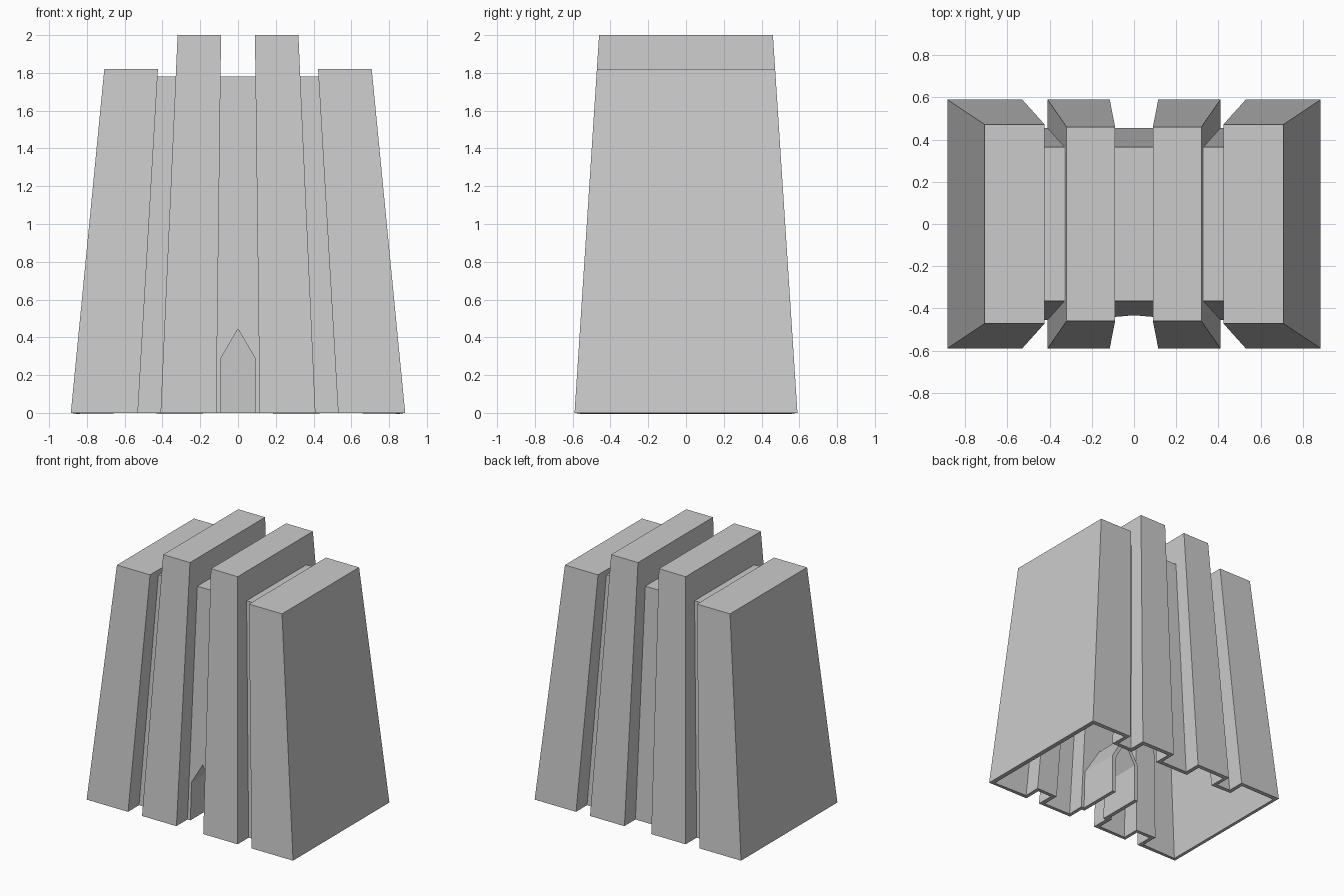
import bpy
import bmesh

cube = bpy.data.objects.get("Cube")
if cube:
    bpy.data.objects.remove(cube)

TAPER = 0.11          # plan shrinks towards the top
DEEP, SHALLOW = 0.59, 0.455
DOOR_END = -0.10

stone = bpy.data.materials.new("grey_stone")
stone.use_nodes = True
grey = (0.6, 0.6, 0.6, 1.0)
stone.diffuse_color = grey
stone.node_tree.nodes["Principled BSDF"].inputs["Base Color"].default_value = grey

bm = bmesh.new()


def tapered(x, y, z):
    s = 1 - TAPER * z
    return (x * s, y * s, z)


def face(points):
    bm.faces.new([bm.verts.new(p) for p in points])


def profile(x, depth, height):
    """Side outline of one column at base position x."""
    return [tapered(x, -depth, 0), tapered(x, -depth, height),
            tapered(x, depth, height), tapered(x, depth, 0)]


# Columns across the width: right edge, half depth, height
half = [(0.115, SHALLOW, 1.78), (0.41, DEEP, 2.0),
        (0.53, SHALLOW, 1.78), (0.885, DEEP, 1.82)]
columns = [(-half[0][0],) + half[0]]
for (inner, _, _), (outer, depth, height) in zip(half, half[1:]):
    columns.append((inner, outer, depth, height))
    columns.insert(0, (-outer, -inner, depth, height))

# Pointed doorway in the middle recess, with a passage leading in
door = []
for x, z in [(-0.09, 0), (-0.09, 0.29), (0, 0.445), (0.09, 0.29), (0.09, 0)]:
    door.append((x, -SHALLOW * (1 - TAPER * z), z))
for a, b in zip(door, door[1:]):
    face([a, b, (b[0], DOOR_END, b[2]), (a[0], DOOR_END, a[2])])

# Front, top and back of every column
for i, (x0, x1, depth, height) in enumerate(columns):
    left, right = profile(x0, depth, height), profile(x1, depth, height)
    for k in range(3):
        outline = [left[k], left[k + 1], right[k + 1], right[k]]
        if k == 0 and i == len(columns) // 2:
            outline += door[::-1]
        face(outline)

# Steps between neighbouring columns, then the two outer sides
for a, b in zip(columns, columns[1:]):
    face(profile(a[1], a[2], a[3]) + profile(b[0], b[2], b[3])[::-1])
face(profile(columns[0][0], *columns[0][2:]))
face(profile(columns[-1][1], *columns[-1][2:]))

bmesh.ops.remove_doubles(bm, verts=bm.verts, dist=0.0005)
bmesh.ops.recalc_face_normals(bm, faces=bm.faces)

mesh = bpy.data.meshes.new("tower_shell")
bm.to_mesh(mesh)
bm.free()
mesh.materials.append(stone)
tower = bpy.data.objects.new("tower_shell", mesh)
bpy.context.collection.objects.link(tower)

# Hollow walls, open underneath
walls = tower.modifiers.new("wall_thickness", 'SOLIDIFY')
walls.thickness = 0.03
walls.offset = -1
walls.use_even_offset = True
